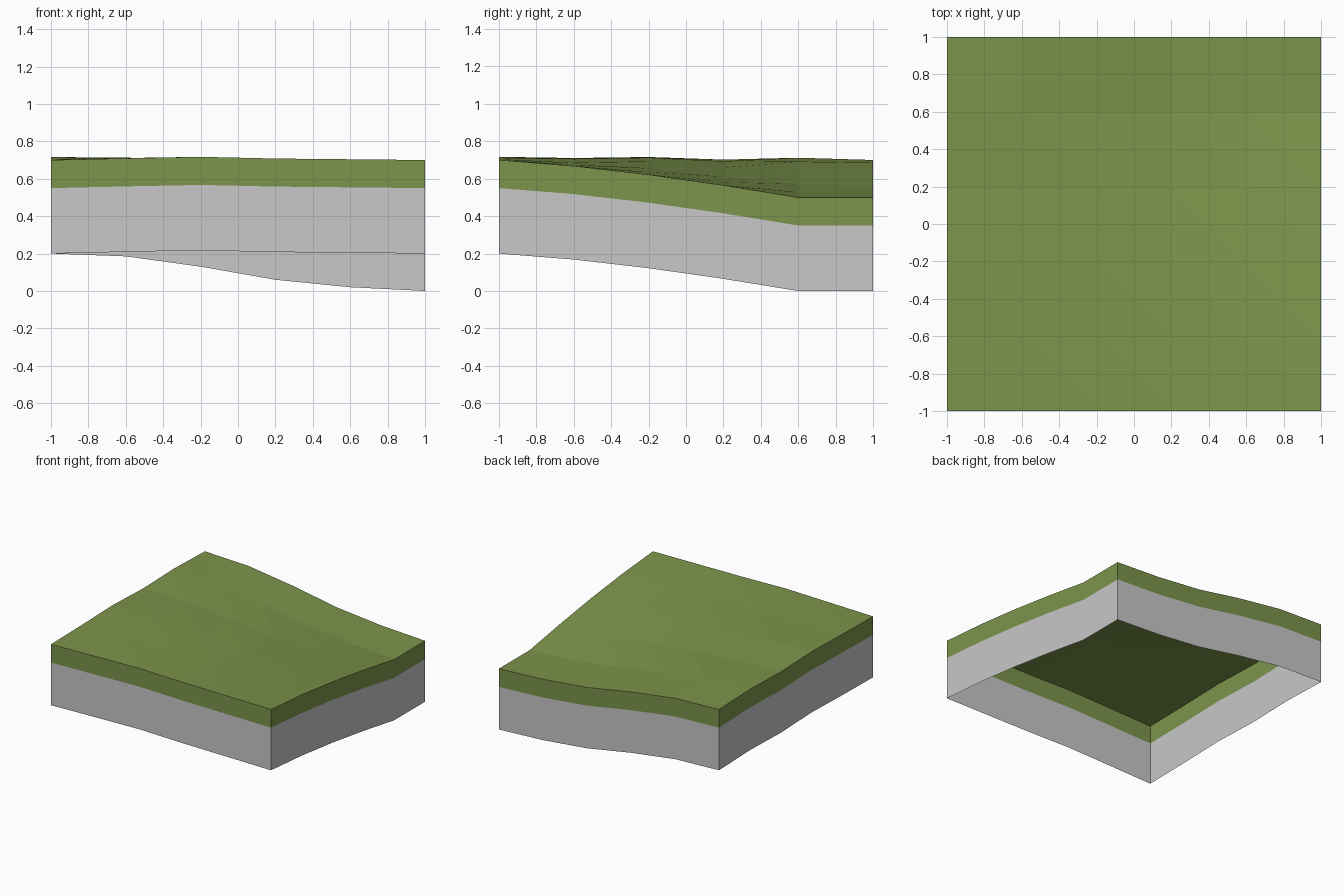
import bpy
import bmesh

if "Cube" in bpy.data.objects:
    bpy.data.objects.remove(bpy.data.objects["Cube"], do_unlink=True)

N = 5                      # cells per side
GRASS_DEPTH = 0.15
TOTAL_DEPTH = 0.5

# Height profiles of the four edges, from -1 to 1
FRONT = [0.70, 0.709, 0.717, 0.708, 0.704, 0.70]
BACK = [0.70, 0.685, 0.63, 0.56, 0.52, 0.50]
LEFT_EDGE = [0.70, 0.706, 0.716, 0.702, 0.712, 0.70]
RIGHT_EDGE = [0.70, 0.668, 0.622, 0.565, 0.50, 0.50]


def make_material(name, rgb):
    mat = bpy.data.materials.new(name)
    mat.use_nodes = True
    colour = (*rgb, 1.0)
    mat.diffuse_color = colour
    bsdf = mat.node_tree.nodes["Principled BSDF"]
    bsdf.inputs["Base Color"].default_value = colour
    bsdf.inputs["Roughness"].default_value = 0.9
    return mat


def make_object(name, bm, mat):
    mesh = bpy.data.meshes.new(name)
    bm.to_mesh(mesh)
    bm.free()
    mesh.materials.append(mat)
    obj = bpy.data.objects.new(name, mesh)
    bpy.context.collection.objects.link(obj)
    return obj


def lerp(a, b, t):
    return a + (b - a) * t


def point(i, j):
    """Grid point on a patch blended between the four edge profiles."""
    u, v = i / N, j / N
    across = lerp(LEFT_EDGE[j], RIGHT_EDGE[j], u)
    along = lerp(FRONT[i], BACK[i], v)
    corners = lerp(lerp(FRONT[0], FRONT[N], u), lerp(BACK[0], BACK[N], u), v)
    return (2 * u - 1, 2 * v - 1, across + along - corners)


def make_skirt(name, upper, lower, mat):
    """Open wall hanging below the rim, between two depths."""
    steps = range(N)
    rim = [(i, 0) for i in steps] + [(N, j) for j in steps]
    rim += [(N - i, N) for i in steps] + [(0, N - j) for j in steps]
    bm = bmesh.new()
    rows = []
    for depth in (lower, upper):
        row = []
        for i, j in rim:
            x, y, z = point(i, j)
            row.append(bm.verts.new((x, y, z - depth)))
        rows.append(row)
    low, high = rows
    for k in range(len(rim)):
        n = (k + 1) % len(rim)
        bm.faces.new((low[k], low[n], high[n], high[k]))
    return make_object(name, bm, mat)


grass = make_material("grass green", (0.202, 0.296, 0.070))
stone = make_material("light grey", (0.578, 0.578, 0.578))

# Faceted ground surface
bm = bmesh.new()
grid = [[bm.verts.new(point(i, j)) for i in range(N + 1)] for j in range(N + 1)]
for j in range(N):
    for i in range(N):
        a, b = grid[j][i], grid[j][i + 1]
        c, d = grid[j + 1][i + 1], grid[j + 1][i]
        bm.faces.new((a, b, d))
        bm.faces.new((b, c, d))
make_object("ground_surface", bm, grass)

# Side walls: grass band over a grey base, open underneath
make_skirt("grass_band", 0.0, GRASS_DEPTH, grass)
make_skirt("base_wall", GRASS_DEPTH, TOTAL_DEPTH, stone)
